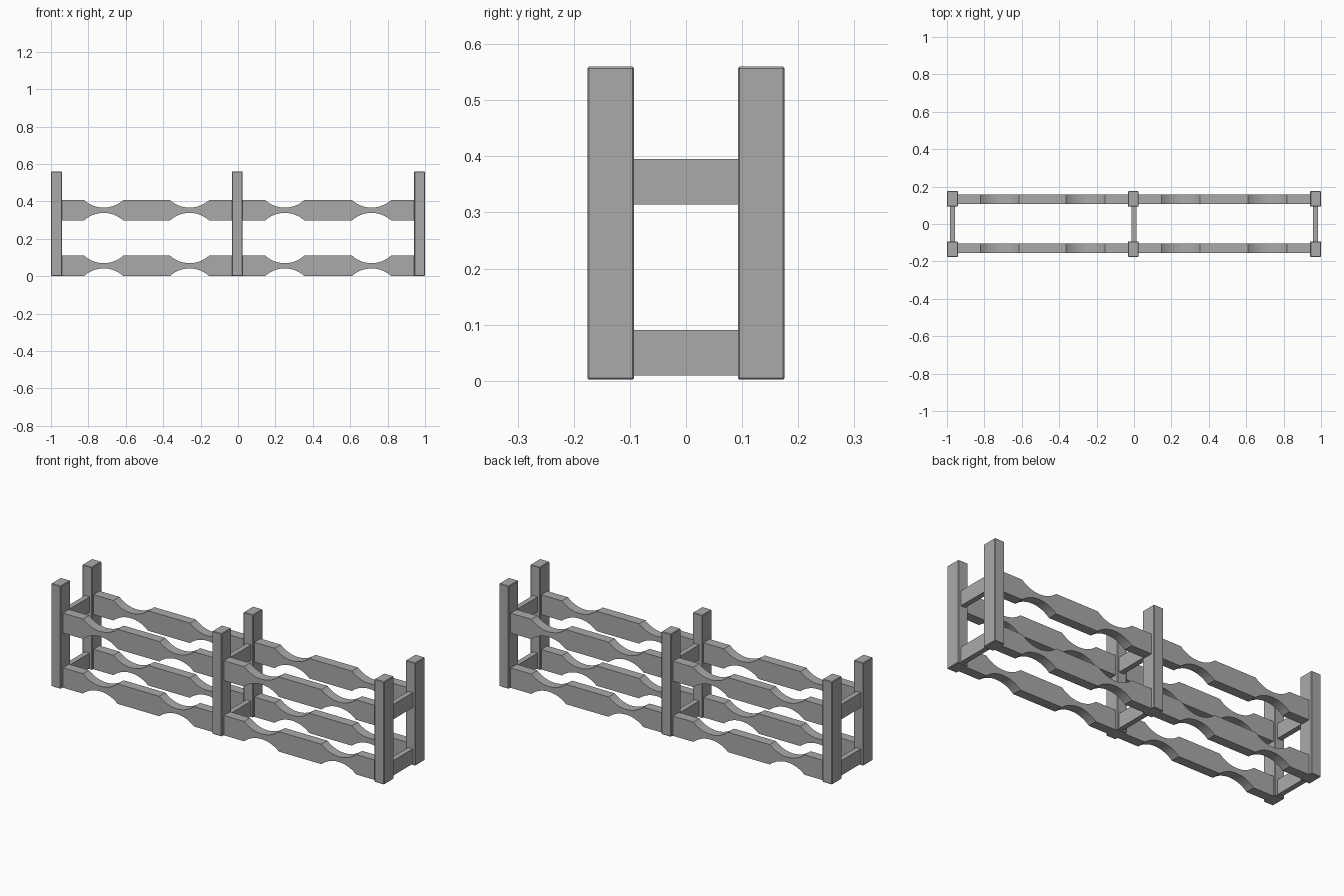
import bpy, bmesh, math

cube = bpy.data.objects.get("Cube")
if cube:
    bpy.data.objects.remove(cube, do_unlink=True)

GREY = (0.4, 0.4, 0.4, 1)
mat = bpy.data.materials.new("grey_wood")
mat.use_nodes = True
mat.diffuse_color = GREY
mat.node_tree.nodes["Principled BSDF"].inputs["Base Color"].default_value = GREY


def add_object(name, bm):
    bmesh.ops.recalc_face_normals(bm, faces=bm.faces)
    mesh = bpy.data.meshes.new(name)
    bm.to_mesh(mesh)
    bm.free()
    mesh.materials.append(mat)
    obj = bpy.data.objects.new(name, mesh)
    bpy.context.collection.objects.link(obj)
    return obj


def add_box(name, center, size, bevel=0):
    bm = bmesh.new()
    bmesh.ops.create_cube(bm, size=1)
    for v in bm.verts:
        v.co = [c + p * s for c, p, s in zip(center, v.co, size)]
    obj = add_object(name, bm)
    if bevel:
        mod = obj.modifiers.new("soft_edges", "BEVEL")
        mod.width = bevel
        mod.segments = 1
    return obj


# Rail: a plank with two circular scoops cut in its top and bottom edges
HALF_HEIGHT, HALF_CHORD, DEPTH, STEPS = 0.054, 0.104, 0.04, 14
RADIUS = (HALF_CHORD ** 2 + DEPTH ** 2) / (2 * DEPTH)
SWEEP = math.asin(HALF_CHORD / RADIUS)


def add_rail(name, x0, x1, scoops, y, z, thickness=0.052):
    edge = [(x0, HALF_HEIGHT)]
    for cx in scoops:
        for i in range(STEPS + 1):
            a = SWEEP * (2 * i / STEPS - 1)
            drop = RADIUS * math.cos(a) - (RADIUS - DEPTH)
            edge.append((cx + RADIUS * math.sin(a), HALF_HEIGHT - drop))
    edge.append((x1, HALF_HEIGHT))
    outline = edge + [(x, -h) for x, h in reversed(edge)]
    bm = bmesh.new()
    face = bm.faces.new([bm.verts.new((x, y - thickness / 2, z + h)) for x, h in outline])
    ext = bmesh.ops.extrude_face_region(bm, geom=[face])
    moved = [g for g in ext["geom"] if isinstance(g, bmesh.types.BMVert)]
    bmesh.ops.translate(bm, verts=moved, vec=(0, thickness, 0))
    obj = add_object(name, bm)
    bpy.ops.object.select_all(action="DESELECT")
    obj.select_set(True)
    bpy.context.view_layer.objects.active = obj
    bpy.ops.object.shade_smooth_by_angle(angle=math.radians(25))


# Posts and the cross bars that join each front and back pair
for label, x in (("right", -0.971), ("middle", -0.004), ("left", 0.971)):
    for side, y in (("front", -0.134), ("back", 0.134)):
        add_box(f"{side}_{label}_post", (x, y, 0.281), (0.058, 0.083, 0.558), 0.003)
    bar_x = 0 if label == "middle" else x
    for level, z in (("lower", 0.05), ("upper", 0.355)):
        add_box(f"{level}_{label}_cross_bar", (bar_x, 0, z), (0.028, 0.2, 0.081))

# Scooped rails along both sides
BAYS = (("right", -0.96, -0.015, (-0.718, -0.259)),
        ("left", 0.005, 0.96, (0.25, 0.714)))
for side, y in (("front", -0.13), ("back", 0.132)):
    for level, z in (("lower", 0.056), ("upper", 0.353)):
        for label, x0, x1, scoops in BAYS:
            add_rail(f"{side}_{level}_{label}_rail", x0, x1, scoops, y, z)
